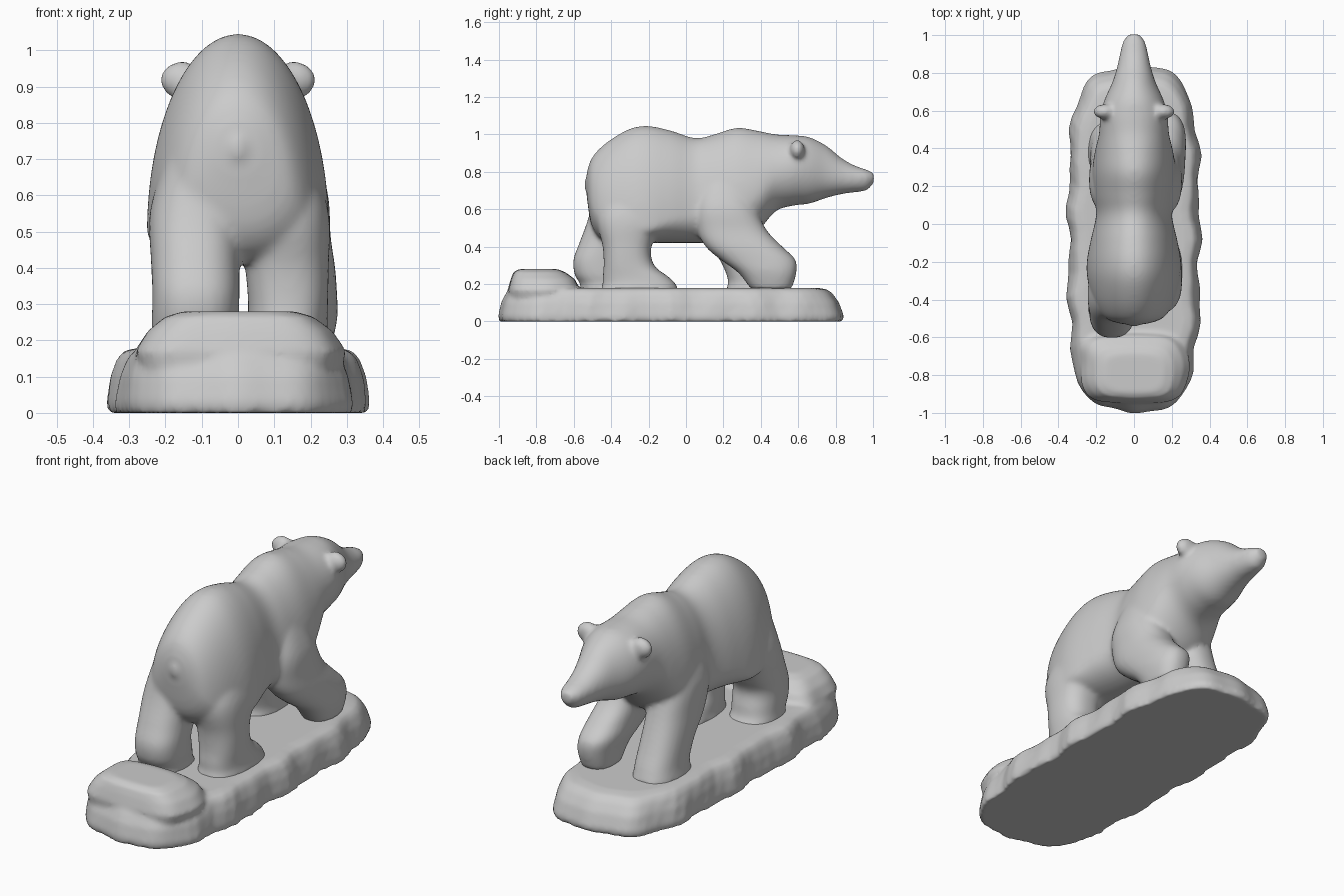
import bpy, bmesh
from math import sin, cos, pi, copysign
from mathutils import Matrix, Vector

if "Cube" in bpy.data.objects:
    bpy.data.objects.remove(bpy.data.objects["Cube"])

SIDES = 96


def spline(rows, steps=5):
    """Catmull-Rom interpolation between rows of numbers."""
    rows = [Vector(r) for r in rows]
    out = []
    for i in range(len(rows) - 1):
        a, b, c, d = rows[max(i - 1, 0)], rows[i], rows[i + 1], rows[min(i + 2, len(rows) - 1)]
        for k in range(steps):
            t = k / steps
            out.append((b * 2 + (c - a) * t + (a * 2 - b * 5 + c * 4 - d) * t * t
                        + (b * 3 - a - c * 3 + d) * t ** 3) * 0.5)
    return out + [rows[-1]]


def loft(bm, rings):
    """Skin a list of point rings into a closed shell."""
    vs = [[bm.verts.new(p) for p in ring] for ring in rings]
    faces = [bm.faces.new(vs[0]), bm.faces.new(vs[-1])]
    for a, b in zip(vs, vs[1:]):
        for i in range(SIDES):
            j = (i + 1) % SIDES
            faces.append(bm.faces.new((a[i], a[j], b[j], b[i])))
    bmesh.ops.recalc_face_normals(bm, faces=faces)


def body_ring(y, zb, zm, zt, w):
    pts = []
    for i in range(SIDES):
        t = 2 * pi * i / SIDES
        h = zt - zm if cos(t) > 0 else zm - zb
        pts.append((w * sin(t), y, zm + h * cos(t)))
    return pts


def flat_ring(x, y, z, rx, ry, n=2.4):
    """Horizontal superellipse."""
    pts = []
    for i in range(SIDES):
        t = 2 * pi * i / SIDES
        c, s = cos(t), sin(t)
        pts.append((x + rx * copysign(abs(c) ** (2 / n), c),
                    y + ry * copysign(abs(s) ** (2 / n), s), z))
    return pts


def rock_ring(x, y, z, rx, ry, n=4, rough=.03):
    """Superellipse with even points and chipped sides."""
    pts = []
    for i in range(SIDES):
        t = 2 * pi * i / SIDES
        c, s = cos(t) * rx, sin(t) * ry
        # even spacing: shoot rays in a stretched circle
        r = (abs(cos(t)) ** n + abs(sin(t)) ** n) ** (-1 / n)
        px, py = c * r, s * r
        side = copysign(1, px)
        kx = 1 + rough * (sin(15 * py + side + 4 * z) + .7 * sin(27 * py + 2 * side - 5 * z))
        ky = 1 + rough * .4 * (sin(14 * px + 1) + .5 * sin(31 * px + 2))
        pts.append((x + px * kx, y + py * ky, z))
    return pts


def ball(bm, centre, radii):
    bmesh.ops.create_uvsphere(bm, u_segments=24, v_segments=16, radius=1,
                              matrix=Matrix.Translation(centre) @ Matrix.Diagonal((*radii, 1)))


def finish(bm, name, voxel, smooth):
    """Fuse the overlapping shells into one sculpted surface."""
    me = bpy.data.meshes.new(name)
    bm.to_mesh(me)
    bm.free()
    ob = bpy.data.objects.new(name, me)
    bpy.context.collection.objects.link(ob)
    r = ob.modifiers.new("fuse", 'REMESH')
    r.mode = 'VOXEL'
    r.voxel_size = voxel
    r.use_smooth_shade = True
    s = ob.modifiers.new("soften", 'SMOOTH')
    s.factor = 0.5
    s.iterations = smooth
    return ob


# Bear torso, neck and head: y, bottom, widest height, top, half width
bear = bmesh.new()
torso = [(-.53, .66, .72, .80, .06), (-.50, .50, .62, .88, .15), (-.42, .42, .54, .96, .21),
         (-.30, .42, .50, 1.03, .245), (-.20, .42, .50, 1.045, .25), (-.08, .42, .55, 1.02, .228),
         (.05, .42, .57, .98, .20), (.15, .42, .58, 1.0, .212), (.27, .43, .60, 1.035, .222),
         (.38, .48, .68, 1.02, .208), (.48, .59, .78, 1.0, .185), (.58, .62, .81, .995, .178),
         (.66, .63, .80, .985, .155), (.75, .66, .78, .94, .115), (.83, .68, .77, .875, .09),
         (.90, .69, .765, .835, .075), (.965, .70, .77, .812, .058), (1.005, .74, .77, .795, .03)]
loft(bear, [body_ring(*r) for r in spline(torso)])

# Legs: x, y, z, half width, half depth
legs = [
    # right hind, standing
    [(.10, -.27, .74, .09, .14), (.125, -.30, .56, .124, .175), (.135, -.315, .40, .115, .13),
     (.138, -.305, .30, .11, .135), (.135, -.27, .24, .112, .175), (.135, -.25, .20, .115, .195),
     (.135, -.25, .165, .125, .21)],
    # left hind, trailing
    [(-.10, -.34, .74, .09, .14), (-.117, -.36, .56, .125, .16), (-.118, -.42, .42, .122, .15),
     (-.116, -.46, .33, .12, .142), (-.118, -.45, .25, .12, .145), (-.122, -.43, .20, .117, .135),
     (-.122, -.42, .165, .125, .15)],
    # left front, standing
    [(-.10, .21, .80, .07, .10), (-.12, .22, .62, .112, .16), (-.122, .26, .46, .113, .17),
     (-.122, .33, .33, .11, .15), (-.122, .37, .24, .11, .15), (-.125, .38, .20, .112, .155),
     (-.125, .38, .165, .12, .17)],
    # right front, reaching forward
    [(.11, .21, .80, .07, .10), (.13, .21, .62, .115, .16), (.145, .245, .49, .11, .185),
     (.16, .31, .40, .108, .205), (.168, .385, .33, .105, .20), (.178, .435, .26, .096, .155),
     (.175, .455, .175, .08, .11)],
]
for leg in legs:
    loft(bear, [flat_ring(*r) for r in spline(leg)])

# Ears and tail
for side in (-1, 1):
    ball(bear, (side * .155, .595, .918), (.062, .04, .053))
ball(bear, (0, -.50, .73), (.045, .045, .06))
finish(bear, "bear", .011, 14)

# Rocky ice slab with a raised block at the back
ice = bmesh.new()
slab = [(0, -.08, 0, .345, .905), (0, -.08, .03, .348, .91), (0, -.085, .10, .338, .89),
        (0, -.09, .15, .32, .86), (0, -.09, .172, .30, .83), (0, -.09, .18, .26, .78)]
loft(ice, [rock_ring(*r) for r in slab])
block = [(0, -.765, .12, .27, .18), (0, -.76, .17, .285, .19), (0, -.765, .225, .25, .17),
         (0, -.785, .265, .20, .135), (0, -.79, .28, .15, .10)]
loft(ice, [rock_ring(*r) for r in block])
finish(ice, "ice_base", .012, 5)
